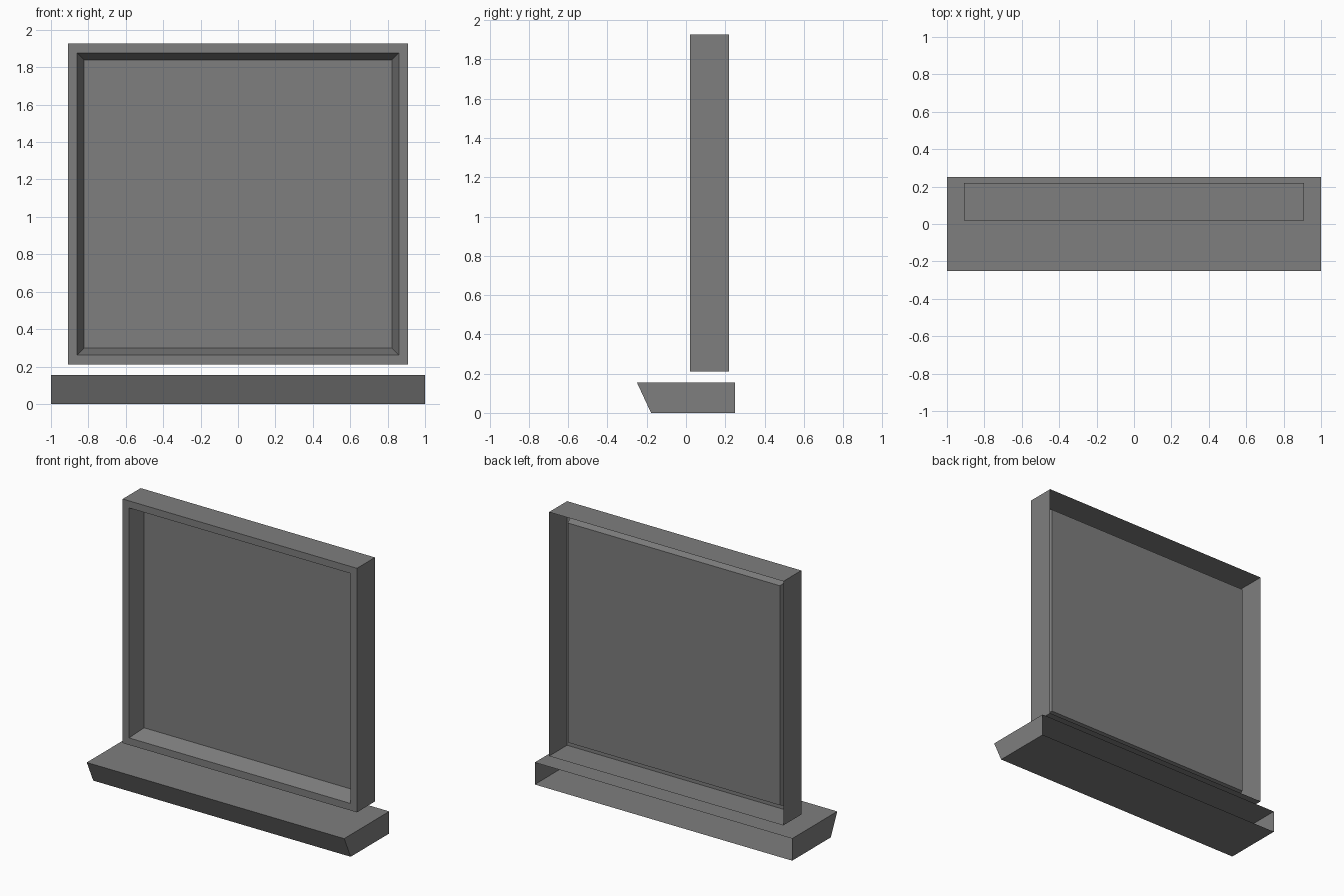
import bpy
import bmesh
from mathutils import Vector

old = bpy.data.objects.get("Cube")
if old:
    bpy.data.objects.remove(old, do_unlink=True)

# One plain grey for everything
grey = bpy.data.materials.new("mid_grey")
grey.use_nodes = True
colour = (0.21, 0.21, 0.21, 1)
grey.diffuse_color = colour
grey.node_tree.nodes["Principled BSDF"].inputs["Base Color"].default_value = colour


def open_box(low, high):
    """Box between two corners, without its back face."""
    low, high = Vector(low), Vector(high)
    bm = bmesh.new()
    bmesh.ops.create_cube(bm, size=1)
    bmesh.ops.scale(bm, vec=high - low, verts=bm.verts)
    bmesh.ops.translate(bm, vec=(low + high) / 2, verts=bm.verts)
    bm.normal_update()
    back = [f for f in bm.faces if f.normal.y > 0.9]
    bmesh.ops.delete(bm, geom=back, context='FACES_ONLY')
    return bm


def finish(bm, name):
    mesh = bpy.data.meshes.new(name)
    bm.to_mesh(mesh)
    bm.free()
    mesh.materials.append(grey)
    obj = bpy.data.objects.new(name, mesh)
    bpy.context.collection.objects.link(obj)
    return obj


# Window frame: flat rim, then splayed reveal down to the recessed pane
bm = open_box((-0.91, 0.02, 0.212), (0.91, 0.22, 1.926))
front = next(f for f in bm.faces if f.normal.y < -0.9)
bmesh.ops.inset_region(bm, faces=[front], thickness=0.07)
bmesh.ops.inset_region(bm, faces=[front], thickness=0.052)
bmesh.ops.translate(bm, vec=(0, 0.115, 0), verts=front.verts)
finish(bm, "window_frame")

# Sill: open-backed ledge whose front slopes in towards the bottom
bm = open_box((-1, -0.25, 0), (1, 0.25, 0.155))
for v in bm.verts:
    if v.co.y < 0 and v.co.z < 0.05:
        v.co.y = -0.178
finish(bm, "window_sill")
